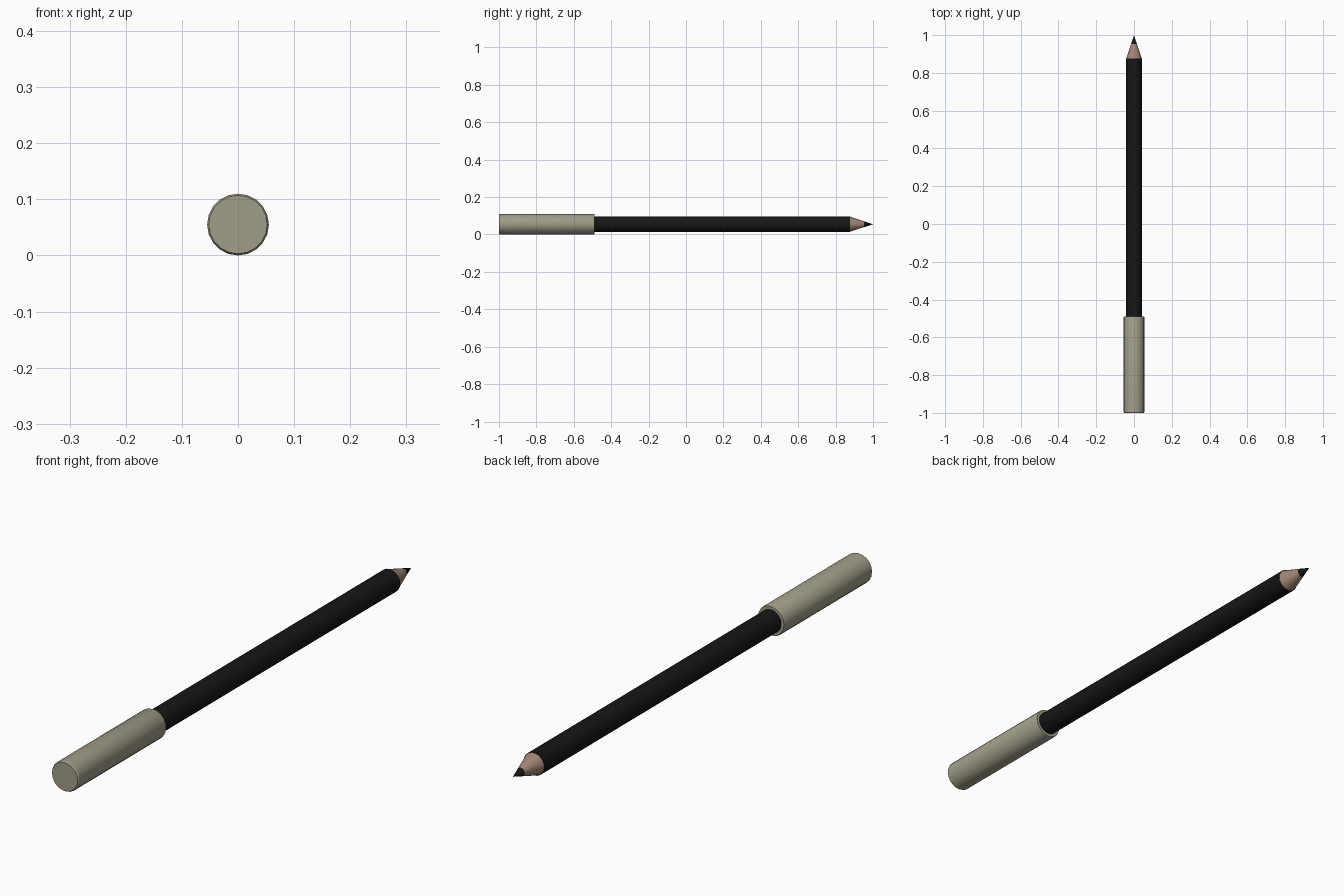
import bpy, bmesh, math

if "Cube" in bpy.data.objects:
    bpy.data.objects.remove(bpy.data.objects["Cube"])

SIDES = 20
AXIS_Z = 0.055


def material(name, color):
    m = bpy.data.materials.new(name)
    m.diffuse_color = (*color, 1)
    m.use_nodes = True
    m.node_tree.nodes["Principled BSDF"].inputs["Base Color"].default_value = m.diffuse_color
    return m


def lathe(name, profile, mat):
    """Revolve (radius, y) points around the pencil's long axis."""
    bm = bmesh.new()
    rings = []
    for r, y in profile:
        if r == 0:
            rings.append([bm.verts.new((0, y, AXIS_Z))])
        else:
            rings.append([bm.verts.new((r * math.cos(2 * math.pi * i / SIDES), y,
                                        AXIS_Z + r * math.sin(2 * math.pi * i / SIDES)))
                          for i in range(SIDES)])
    for a, b in zip(rings, rings[1:]):
        for i in range(SIDES):
            j = (i + 1) % SIDES
            quad = [a[i % len(a)], a[j % len(a)], b[j % len(b)], b[i % len(b)]]
            bm.faces.new(list(dict.fromkeys(quad)))
    bmesh.ops.recalc_face_normals(bm, faces=bm.faces)
    mesh = bpy.data.meshes.new(name)
    bm.to_mesh(mesh)
    bm.free()
    obj = bpy.data.objects.new(name, mesh)
    bpy.context.collection.objects.link(obj)
    mesh.materials.append(mat)
    bpy.ops.object.select_all(action='DESELECT')
    obj.select_set(True)
    bpy.context.view_layer.objects.active = obj
    bpy.ops.object.shade_smooth_by_angle(angle=math.radians(30))
    return obj


black = material("black", (0.008, 0.008, 0.008))
wood = material("wood", (0.36, 0.24, 0.18))
beige = material("beige", (0.36, 0.34, 0.25))

# End cap with slightly softened rims
lathe("end_cap", [(0, -1), (0.052, -1), (0.055, -0.995), (0.055, -0.495),
                  (0.053, -0.49), (0.042, -0.49)], beige)
# Painted shaft
lathe("shaft", [(0.042, -0.495), (0.042, 0.877), (0.0405, 0.877)], black)
# Sharpened wood cone
lathe("wood_cone", [(0.0405, 0.877), (0.0155, 0.953)], wood)
# Pointed lead
lathe("lead_tip", [(0.0155, 0.953), (0, 1)], black)
